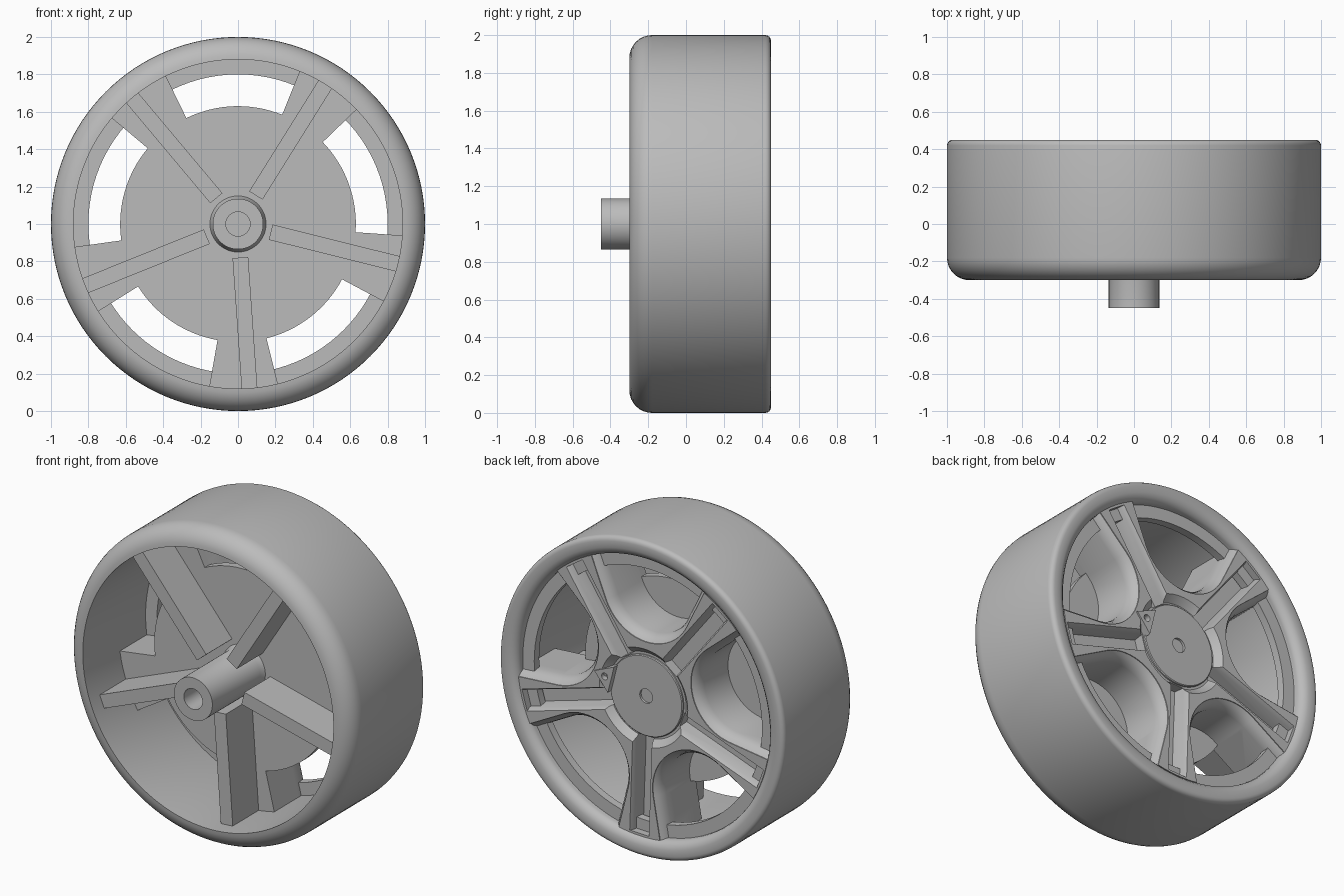
import bpy, bmesh
from math import sin, cos, radians, pi
from mathutils import Matrix

cube = bpy.data.objects.get("Cube")
if cube:
    bpy.data.objects.remove(cube, do_unlink=True)

grey = bpy.data.materials.new("plain grey")
grey.use_nodes = True
grey.diffuse_color = (0.5, 0.5, 0.5, 1)
grey.node_tree.nodes["Principled BSDF"].inputs["Base Color"].default_value = (0.5, 0.5, 0.5, 1)

SPOKES = [radians(-88 + 72 * k) for k in range(5)]
HALF = radians(24)          # half the angle of an opening
AXLE_Z = 1.0


def finish(name, bm):
    """Turn a bmesh into an object standing at axle height."""
    bmesh.ops.recalc_face_normals(bm, faces=bm.faces)
    mesh = bpy.data.meshes.new(name)
    bm.to_mesh(mesh)
    bm.free()
    mesh.materials.append(grey)
    ob = bpy.data.objects.new(name, mesh)
    ob.location.z = AXLE_Z
    bpy.context.collection.objects.link(ob)
    return ob


def smooth(ob):
    bpy.ops.object.select_all(action='DESELECT')
    ob.select_set(True)
    bpy.context.view_layer.objects.active = ob
    bpy.ops.object.shade_smooth_by_angle(angle=radians(32))


def lathe(name, profile, closed=False, n=96):
    """Spin (radius, y) points about the y axis; open profiles start and end on the axis."""
    bm = bmesh.new()
    verts = [bm.verts.new((r, y, 0)) for r, y in profile]
    pairs = list(zip(verts, verts[1:]))
    if closed:
        pairs.append((verts[-1], verts[0]))
    edges = [bm.edges.new(p) for p in pairs]
    bmesh.ops.spin(bm, geom=verts + edges, cent=(0, 0, 0), axis=(0, 1, 0),
                   angle=2 * pi, steps=n, use_merge=False)
    bmesh.ops.remove_doubles(bm, verts=bm.verts, dist=1e-4)
    return finish(name, bm)


def loft(name, sections, angle=0):
    """Join (y, outline) sections along y, turned about the axle."""
    bm = bmesh.new()
    rings = [[bm.verts.new((u, y, v)) for u, v in pts] for y, pts in sections]
    for a, b in zip(rings, rings[1:]):
        for i in range(len(a)):
            j = (i + 1) % len(a)
            bm.faces.new((a[i], a[j], b[j], b[i]))
    bm.faces.new(rings[0])
    bm.faces.new(rings[-1])
    bmesh.ops.rotate(bm, verts=bm.verts, cent=(0, 0, 0),
                     matrix=Matrix.Rotation(-angle, 3, 'Y'))
    return finish(name, bm)


def cut(ob, cutter):
    cutter.hide_render = True
    mod = ob.modifiers.new("cut", 'BOOLEAN')
    mod.operation = 'DIFFERENCE'
    mod.solver = 'EXACT'
    mod.object = cutter
    bpy.context.view_layer.objects.active = ob
    bpy.ops.object.modifier_apply(modifier=mod.name)
    bpy.data.objects.remove(cutter, do_unlink=True)


def pocket(grow):
    """U-shaped opening outline, rounded toward the hub."""
    centre, rad = 0.67, 0.67 * sin(HALF) + grow
    pts = []
    for k in range(21):
        t = pi / 2 + HALF + (pi - 2 * HALF) * k / 20
        pts.append((centre + rad * cos(t), rad * sin(t)))
    far = 0.34
    (u0, v0), (u1, v1) = pts[0], pts[-1]
    pts.append((u1 + far * cos(HALF), v1 - far * sin(HALF)))
    pts.append((1.06, 0))
    pts.append((u0 + far * cos(HALF), v0 + far * sin(HALF)))
    return pts


def window():
    """Sector that opens the floor between the plate and the rim."""
    arc = [HALF - 2 * HALF * k / 16 for k in range(17)]
    return ([(0.63 * cos(t), 0.63 * sin(t)) for t in arc]
            + [(cos(t), sin(t)) for t in reversed(arc)])


def box(u0, u1, w):
    return [(u0, -w), (u1, -w), (u1, w), (u0, w)]


# Outer band with a large front round and a small back round
front_round = [(0.88 + 0.12 * sin(t * pi / 16), -0.18 - 0.12 * cos(t * pi / 16)) for t in range(9)]
back_round = [(0.97 + 0.03 * cos(t * pi / 8), 0.42 + 0.03 * sin(t * pi / 8)) for t in range(5)]
tyre = lathe("outer_band", front_round + back_round
             + [(0.93, 0.45), (0.905, 0.44), (0.885, 0.42), (0.88, 0.40)], closed=True, n=128)
smooth(tyre)

# Narrow ledge inside the band
smooth(lathe("inner_ledge", [(0.8, 0.33), (0.89, 0.33), (0.89, 0.38), (0.8, 0.38)], closed=True))

# Spoked core, with a sunken centre
core = lathe("spoked_core", [(0, 0.06), (0.885, 0.06), (0.885, 0.425), (0.31, 0.425),
                             (0.27, 0.385), (0, 0.385)])
for a in SPOKES:
    mid = a + radians(36)
    levels = [(0.11, 0), (0.35, 0), (0.38, 0.008), (0.405, 0.022), (0.42, 0.04), (0.5, 0.045)]
    cut(core, loft("pocket_cutter", [(y, pocket(g)) for y, g in levels], mid))
    cut(core, loft("window_cutter", [(0, window()), (0.3, window())], mid))
    cut(core, loft("groove_cutter", [(0.32, box(0.26, 0.87, 0.045)), (0.40, box(0.26, 0.87, 0.055)),
                                     (0.43, box(0.26, 0.87, 0.07)), (0.5, box(0.26, 0.87, 0.07))], a))
smooth(core)

# Centre cap with a small dimple
smooth(lathe("centre_cap", [(0, 0.385), (0.045, 0.385), (0.045, 0.40), (0.25, 0.40),
                            (0.255, 0.395), (0.255, 0.37), (0, 0.37)]))

# Small three-sided tab with a hole beside the cap
tab_shape = [(0.23, -0.09), (0.35, 0.0), (0.23, 0.09)]
tab = loft("valve_tab", [(0.38, tab_shape), (0.435, tab_shape)], radians(14))
hole = [(0.275 + 0.022 * cos(k * pi / 8), 0.022 * sin(k * pi / 8)) for k in range(16)]
cut(tab, loft("hole_cutter", [(0.40, hole), (0.5, hole)], radians(14)))
smooth(tab)

# Front axle hub with a blind bore and a foot collar
smooth(lathe("axle_hub", [(0, -0.05), (0.065, -0.05), (0.065, -0.45), (0.135, -0.45),
                          (0.135, 0.03), (0.155, 0.07), (0, 0.07)], n=64))

# Straight ribs on the front side
for a in SPOKES:
    rib = box(0.18, 0.882, 0.042)
    loft("front_rib", [(-0.2, rib), (0.07, rib)], a + radians(2))
